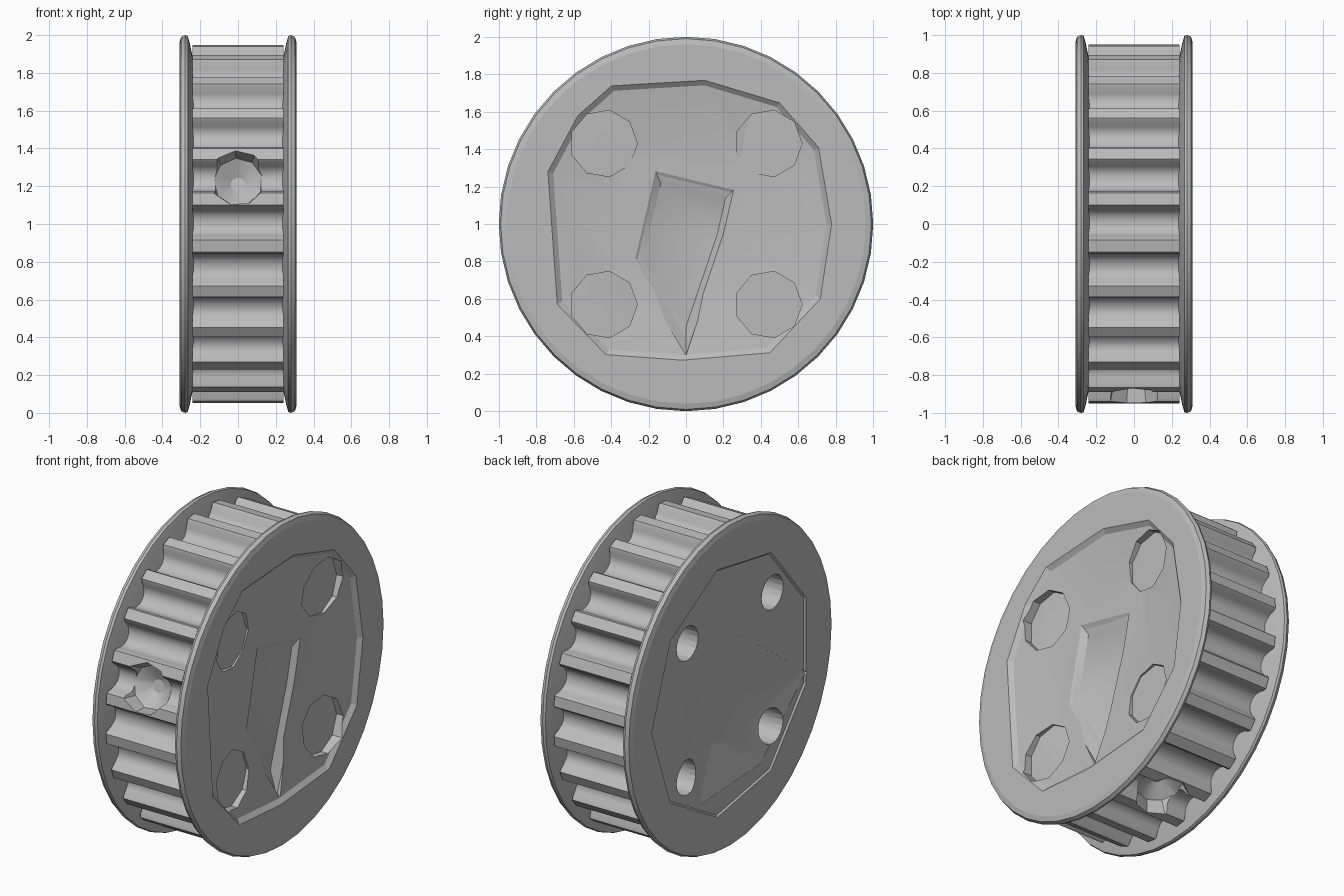
import bpy, bmesh
from math import sin, cos, pi, radians
from mathutils import Vector

cube = bpy.data.objects.get("Cube")
if cube:
    bpy.data.objects.remove(cube, do_unlink=True)

metal = bpy.data.materials.new("plain grey metal")
metal.use_nodes = True
colour = (0.5, 0.5, 0.5, 1)
metal.diffuse_color = colour
metal.node_tree.nodes["Principled BSDF"].inputs["Base Color"].default_value = colour


def circle(radius, sides, cy=0, cz=0):
    return [(cy + radius * cos(2 * pi * i / sides), cz + radius * sin(2 * pi * i / sides))
            for i in range(sides)]


def scaled(points, factor):
    cy = sum(p[0] for p in points) / len(points)
    cz = sum(p[1] for p in points) / len(points)
    return [(cy + (y - cy) * factor, cz + (z - cz) * factor) for y, z in points]


def loft(name, rings, direction=None):
    """Closed solid through outlines stacked along x, or along another direction."""
    bm = bmesh.new()
    loops = [[bm.verts.new((x, y, z)) for y, z in pts] for x, pts in rings]
    n = len(loops[0])
    for a, b in zip(loops, loops[1:]):
        for i in range(n):
            j = (i + 1) % n
            bm.faces.new((a[i], a[j], b[j], b[i]))
    bm.faces.new(loops[0])
    bm.faces.new(loops[-1])
    if direction:
        turn = Vector((1, 0, 0)).rotation_difference(Vector(direction)).to_matrix()
        bmesh.ops.rotate(bm, verts=bm.verts, cent=(0, 0, 0), matrix=turn)
    bmesh.ops.translate(bm, verts=bm.verts, vec=(0, 0, 1))
    bmesh.ops.recalc_face_normals(bm, faces=bm.faces)
    mesh = bpy.data.meshes.new(name)
    bm.to_mesh(mesh)
    bm.free()
    mesh.materials.append(metal)
    obj = bpy.data.objects.new(name, mesh)
    bpy.context.collection.objects.link(obj)
    return obj


def select(obj):
    bpy.ops.object.select_all(action='DESELECT')
    obj.select_set(True)
    bpy.context.view_layer.objects.active = obj


def cut(cutter, *targets):
    cutter.hide_render = True
    for target in targets:
        mod = target.modifiers.new("cut", 'BOOLEAN')
        mod.operation = 'DIFFERENCE'
        mod.solver = 'EXACT'
        mod.object = cutter
        select(target)
        bpy.ops.object.modifier_apply(modifier=mod.name)
    bpy.data.objects.remove(cutter, do_unlink=True)


# Toothed body: narrow teeth between wide rounded grooves
TEETH = 24
tooth = [(-1.9, 0.952), (1.9, 0.952), (2.6, 0.935), (3.2, 0.9), (4.2, 0.875),
         (5.8, 0.862), (7.5, 0.858), (9.2, 0.862), (10.8, 0.875), (11.8, 0.9), (12.4, 0.935)]
outline = []
for k in range(TEETH):
    for offset, r in tooth:
        a = radians(7 + k * 360 / TEETH + offset)
        outline.append((r * cos(a), r * sin(a)))
body = loft("toothed_body", [(-0.24, outline), (0.24, outline)])

# Side flanges with inner slope and rounded rims
flanges = {}
for side, name in ((1, "left_flange"), (-1, "right_flange")):
    profile = [(0.235, 0.86), (0.256, 0.96), (0.266, 0.995), (0.28, 1.0),
               (0.302, 0.99), (0.31, 0.96)]
    flanges[side] = loft(name, [(side * x, circle(r, 40)) for x, r in profile])

# Two radial screw holes with dished bottoms
for angle in (165, 285):
    a = radians(angle)
    hole = [(0.80, circle(0.04, 9)), (0.86, circle(0.13, 9)), (1.1, circle(0.19, 9))]
    cut(loft("screw_cutter", hole, (0, cos(a), sin(a))), body)

# Left face: angular recess sloping down to the middle
recess = [(-0.74, 0.28), (-0.58, 0.58), (-0.4, 0.74), (0.1, 0.77), (0.5, 0.65),
          (0.71, 0.41), (0.78, 0.0), (0.72, -0.4), (0.45, -0.69), (-0.02, -0.73),
          (-0.43, -0.7), (-0.69, -0.43)]
cut(loft("recess_cutter", [(0.248, scaled(recess, 0.55)), (0.288, scaled(recess, 0.96)),
                           (0.33, scaled(recess, 1.03))]), flanges[1])

# Left face: sunken irregular hub
hub = [(-0.18, 0.32), (0.28, 0.21), (0.22, -0.05), (0.0, -0.7), (-0.3, -0.2)]
cut(loft("hub_cutter", [(0.22, scaled(hub, 0.75)), (0.265, hub), (0.33, hub)]),
    flanges[1], body)

# Four counterbores on the left face, four round holes on the right face
for sy in (-1, 1):
    for sz in (-1, 1):
        bore = circle(0.18, 9, sy * 0.44, sz * 0.43)
        cut(loft("counterbore_cutter", [(0.2, bore), (0.4, bore)]), flanges[1])
        hole = circle(0.105, 20, sy * 0.415, sz * 0.415)
        cut(loft("hole_cutter", [(-0.4, hole), (-0.1, hole)]), flanges[-1], body)

# Right face: very shallow recess and a broad faceted hollow
plate = circle(0.79, 9)
cut(loft("plate_cutter", [(-0.33, scaled(plate, 1.01)), (-0.3, scaled(plate, 0.97))]),
    flanges[-1])
hollow = [(0.4, 0.22), (-0.1, 0.27), (-0.74, -0.2), (-0.3, -0.6), (0.3, -0.63), (0.48, -0.3)]
cut(loft("hollow_cutter", [(-0.33, hollow), (-0.299, hollow), (-0.245, scaled(hollow, 0.35))]),
    flanges[-1])

for obj, angle in ((body, 32), (flanges[1], 11), (flanges[-1], 11)):
    select(obj)
    bpy.ops.object.shade_smooth_by_angle(angle=radians(angle))
